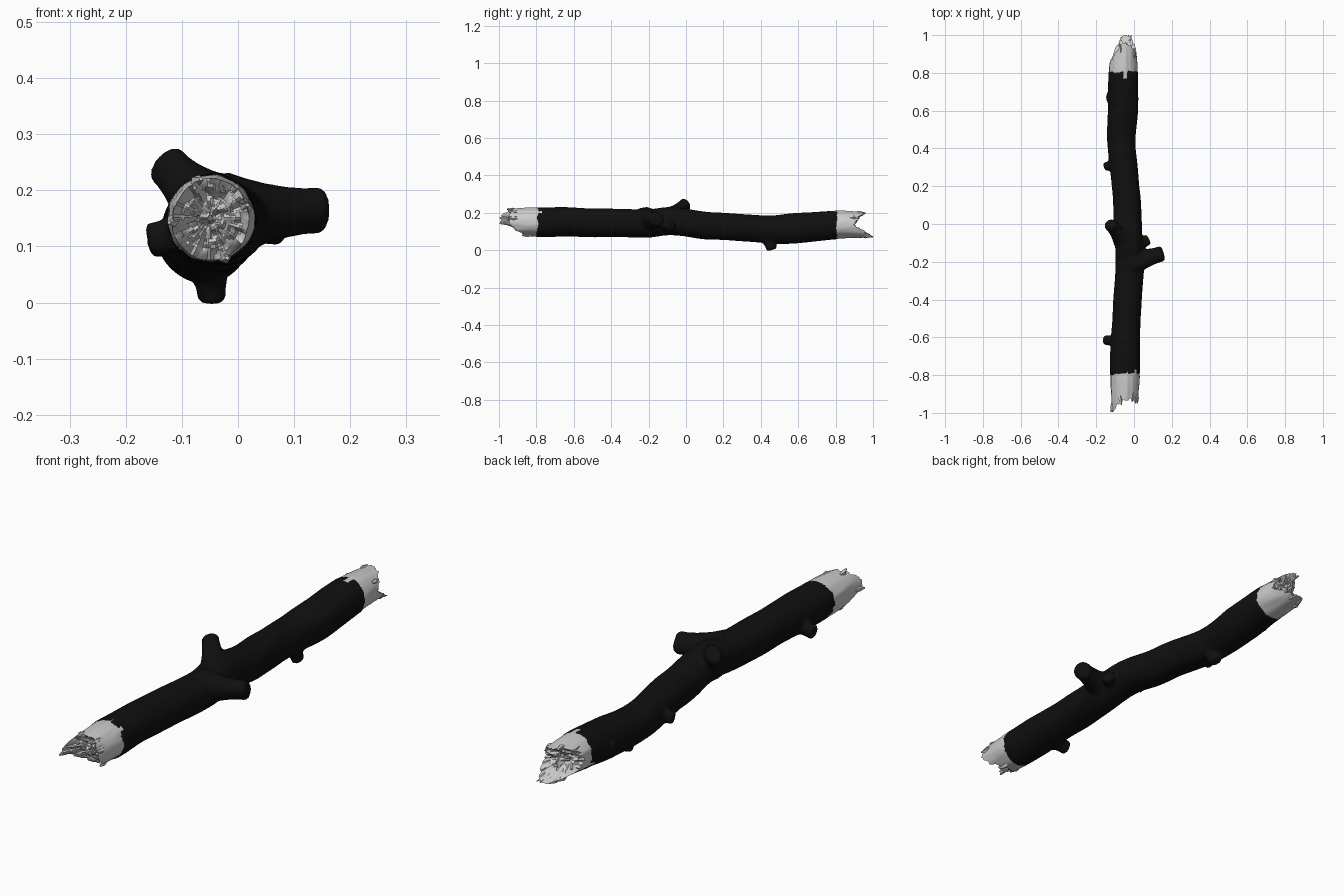
import bpy, bmesh, math, random
from mathutils import Vector, noise

if "Cube" in bpy.data.objects:
    bpy.data.objects.remove(bpy.data.objects["Cube"])

random.seed(4)
TAU = math.tau

# Log axis: y, centre x, centre z, radius
PATH = [(-1.0, -.050, .152, .078), (-.8, -.048, .150, .080), (-.6, -.045, .150, .077),
        (-.4, -.035, .145, .076), (-.2, -.022, .143, .075), (-.08, -.028, .156, .074),
        (.1, -.035, .133, .075), (.2, -.045, .127, .074), (.43, -.066, .112, .074),
        (.6, -.058, .118, .081), (.8, -.057, .135, .078), (1.0, -.055, .135, .076)]


def axis(y):
    """Smoothly interpolated centre and radius of the log at y."""
    y = max(-1, min(1, y))
    i = max(k for k in range(len(PATH) - 1) if PATH[k][0] <= y)
    p = [Vector(PATH[min(max(k, 0), len(PATH) - 1)][1:]) for k in range(i - 1, i + 3)]
    t = (y - PATH[i][0]) / (PATH[i + 1][0] - PATH[i][0])
    return .5 * (2 * p[1] + (p[2] - p[0]) * t + (2 * p[0] - 5 * p[1] + 4 * p[2] - p[3]) * t * t
                 + (3 * p[1] - p[0] - 3 * p[2] + p[3]) * t ** 3)


def loft(bm, rings):
    """Skin closed rings of points and cap both ends."""
    loops = [[bm.verts.new(c) for c in ring] for ring in rings]
    n = len(loops[0])
    for a, b in zip(loops, loops[1:]):
        for i in range(n):
            bm.faces.new((a[i], a[(i + 1) % n], b[(i + 1) % n], b[i]))
    bm.faces.new(loops[0])
    bm.faces.new(loops[-1])


def finish(bm, name):
    bmesh.ops.recalc_face_normals(bm, faces=bm.faces)
    me = bpy.data.meshes.new(name)
    bm.to_mesh(me)
    bm.free()
    ob = bpy.data.objects.new(name, me)
    bpy.context.collection.objects.link(ob)
    return ob


def stub(bm, base, tip, r0, r1):
    """Flared, blunt branch stub."""
    base, tip = Vector(base), Vector(tip)
    d = (tip - base).normalized()
    u = d.orthogonal().normalized()
    v = d.cross(u)
    rings = []
    for t, k in ((0, 1), (.2, 1), (.4, 1), (.6, 1), (.8, 1), (.93, 1.06), (1, .8)):
        r = (r1 + (r0 - r1) * (1 - t) ** 2) * k
        rings.append([base.lerp(tip, t) + (u * math.cos(a) + v * math.sin(a)) * r
                      * (1 + .1 * math.sin(2 * a + r0 * 60))
                      for a in (TAU * i / 14 for i in range(14))])
    loft(bm, rings)


# Bark tube with slightly ragged ends
bm = bmesh.new()
rings, N, M = [], 40, 90
for j in range(M + 1):
    ring = []
    for i in range(N):
        a = TAU * i / N
        d = Vector((math.cos(a), 0, math.sin(a)))
        y = -.80 + 1.61 * j / M
        if j in (0, M):
            y += .012 * noise.noise(d * 4 + Vector((0, y, 0)))
        cx, cz, r = axis(y)
        r += .004 * noise.noise(Vector((d.x * 1.3, y * 7, d.z * 1.3)))
        ring.append((cx + d.x * r, y, cz + d.z * r))
    rings.append(ring)
loft(bm, rings)

# Branch stubs, merged into the bark
for s in [((-.05, -.08, .165), (-.132, .003, .250), .070, .034),
          ((-.02, -.205, .155), (.156, -.155, .165), .078, .039),
          ((.00, -.12, .140), (.078, -.08, .125), .050, .026),
          ((-.055, .43, .100), (-.046, .46, .002), .066, .026),
          ((-.07, .33, .120), (-.157, .30, .107), .050, .025),
          ((-.06, -.62, .135), (-.160, -.615, .110), .048, .027),
          ((-.06, .67, .125), (-.145, .67, .115), .045, .026)]:
    stub(bm, *s)
bark = finish(bm, "bark")
rm = bark.modifiers.new("blend", 'REMESH')
rm.mode = 'VOXEL'
rm.voxel_size = .007
rm.use_smooth_shade = True
sm = bark.modifiers.new("soften", 'SMOOTH')
sm.factor, sm.iterations = .5, 3
mat = bpy.data.materials.new("dark_bark")
mat.diffuse_color = (.005, .005, .005, 1)
mat.use_nodes = True
mat.node_tree.nodes["Principled BSDF"].inputs["Base Color"].default_value = mat.diffuse_color
bark.data.materials.append(mat)


def broken_end(name, side, rim, core):
    """Bare wood whose rim length varies by angle, closed by a splintered hollow."""
    bm = bmesh.new()
    n, walls, caps = 72, 10, 14
    ends = []
    for i in range(n):
        f = i / n * len(rim)
        k = int(f)
        t = f - k
        t = t * t * (3 - 2 * t)
        ends.append(rim[k] * (1 - t) + rim[(k + 1) % len(rim)] * t + random.uniform(-.007, .007))
    rings = []
    for j in range(walls + 1):
        ring = []
        for i in range(n):
            a = TAU * i / n
            y = .77 + (ends[i] - .77) * j / walls
            cx, cz, r = axis(side * y)
            r *= .965 - .9 * max(0, y - .82) ** 1.1
            r += .004 * noise.noise(Vector((math.cos(a) * 3, y * 9, math.sin(a) * 3)))
            ring.append(Vector((cx + math.cos(a) * r, side * y, cz + math.sin(a) * r)))
        rings.append(ring)
    outer = rings[-1]
    cx, cz, r = axis(side * .9)
    for j in range(1, caps):
        q = 1 - j / caps
        ring = []
        for i in range(n):
            p = outer[i]
            x, z = cx + (p.x - cx) * q, cz + (p.z - cz) * q
            h = noise.noise(Vector((x * 45, side * 3, z * 45)))
            h = .6 * round(h * 4) / 4 + .4 * noise.noise(Vector((x * 110, 7, z * 110)))
            y = core + (ends[i] - core) * q ** 1.7 + .035 * h * min(1, 4 * (1 - q))
            ring.append(Vector((x, side * y, z)))
        rings.append(ring)
    loft(bm, rings)
    # Loose splinters around the rim
    for i in random.sample(range(n), 7):
        p = outer[i] - Vector((0, side * .02, 0))
        w = random.uniform(.006, .012)
        tip = p + Vector((random.uniform(-.008, .008), side * .03, random.uniform(-.008, .008)))
        loft(bm, [[c + Vector((math.cos(TAU * k / 5), 0, math.sin(TAU * k / 5))) * s
                   for k in range(5)]
                  for c, s in ((p - Vector((0, side * .02, 0)), w * .5), (p, w), (tip, w * .3))])
    for v in bm.verts:
        v.co.y = max(-1, min(1, v.co.y))
    ob = finish(bm, name)
    bpy.ops.object.select_all(action='DESELECT')
    ob.select_set(True)
    bpy.context.view_layer.objects.active = ob
    bpy.ops.object.shade_smooth_by_angle(angle=math.radians(30))


# Broken wood at both ends; rim lengths run anticlockwise from +x
broken_end("front_broken_wood", -1,
           [.95, .94, .93, .93, .95, .99, .99, .92, .87, .85, .87, .92], .89)
broken_end("back_broken_wood", 1,
           [.90, .92, .95, .96, .92, .87, .85, .87, .95, 1.0, .99, .95], .89)
